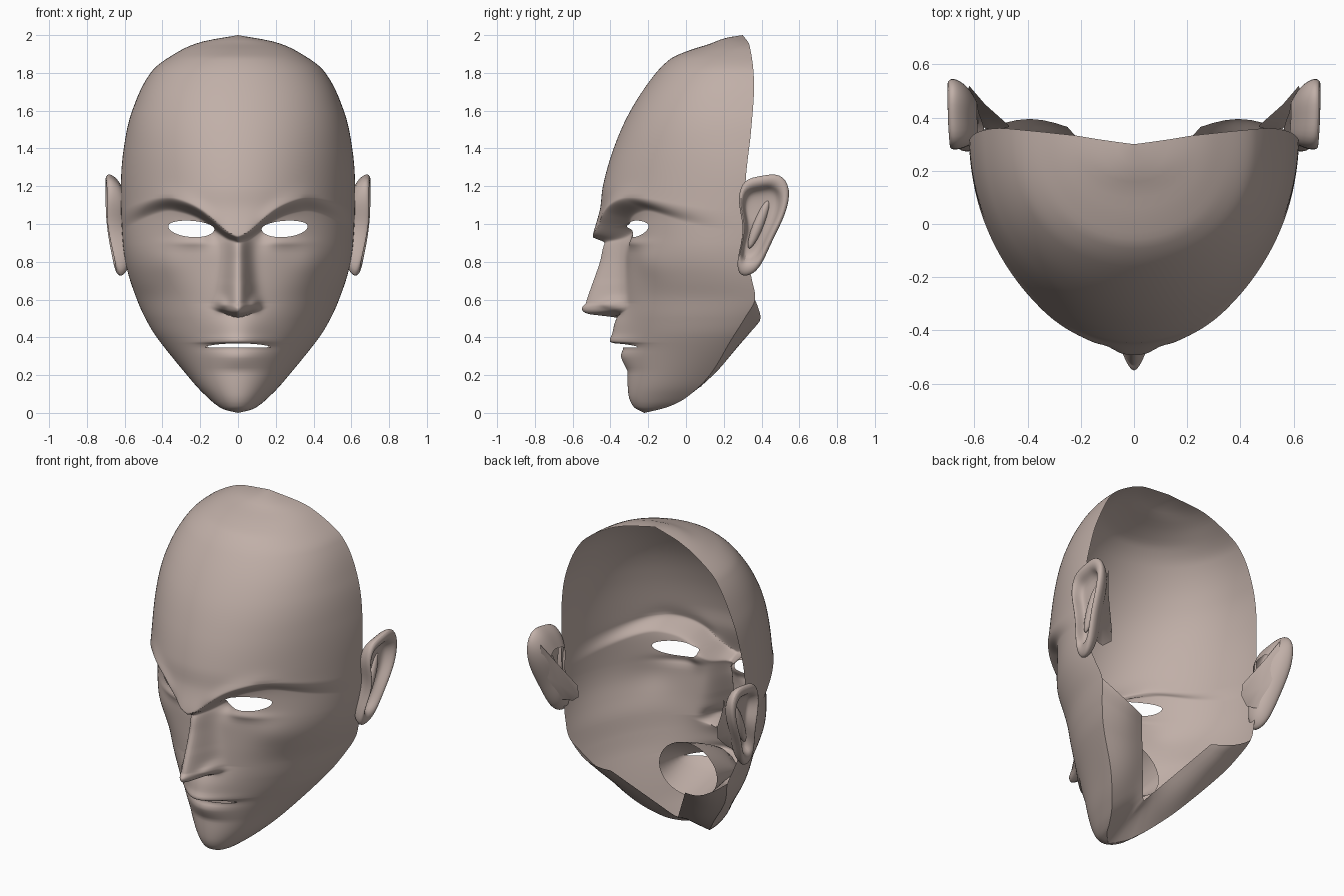
import bpy, bmesh
from math import sin, cos, pi, exp, sqrt, atan2
from mathutils import Vector

cube = bpy.data.objects.get("Cube")
if cube:
    bpy.data.objects.remove(cube, do_unlink=True)

skin_mat = bpy.data.materials.new("warm grey clay")
skin_mat.use_nodes = True
COLOUR = (0.53, 0.43, 0.39, 1)
skin_mat.diffuse_color = COLOUR
skin_mat.node_tree.nodes["Principled BSDF"].inputs["Base Color"].default_value = COLOUR


def curve(*keys):
    """Smooth curve through (position, value) keys."""
    def slope(i):
        a, b = keys[max(i - 1, 0)], keys[min(i + 1, len(keys) - 1)]
        return (b[1] - a[1]) / (b[0] - a[0])

    def value(p):
        if p <= keys[0][0]:
            return keys[0][1]
        for i in range(len(keys) - 1):
            (p0, v0), (p1, v1) = keys[i], keys[i + 1]
            if p <= p1:
                h = p1 - p0
                s = (p - p0) / h
                r = 1 - s
                return (v0 * (1 + 2 * s) * r * r + slope(i) * h * s * r * r
                        + v1 * (3 - 2 * s) * s * s - slope(i + 1) * h * s * s * r)
        return keys[-1][1]
    return value


def bump(x, z, cx, cz, sx, sz):
    return exp(-((x - cx) / sx) ** 2 - ((z - cz) / sz) ** 2)


# Face outlines by height: half width, rear edge, forehead, lower face, fullness
half_width = curve((0, 0), (.02, .08), (.1, .18), (.2, .27), (.4, .43), (.5, .49), (.6, .535),
                   (.75, .585), (.9, .61), (1.2, .62), (1.4, .605), (1.6, .56), (1.81, .455),
                   (1.91, .32), (1.965, .19), (2, 0))
rear_edge = curve((0, -.22), (.03, -.1), (.08, 0), (.2, .125), (.38, .235), (.5, .31), (.6, .365),
                  (.7, .35), (.8, .33), (1.2, .315), (1.5, .345), (1.75, .36), (1.95, .335), (2, .3))
forehead = curve((.9, -.495), (.95, -.49), (1.08, -.455), (1.2, -.44), (1.38, -.39), (1.57, -.31),
                 (1.76, -.19), (1.876, -.08), (1.92, .02), (1.955, .13), (1.985, .21), (2, .3))
lower_face = curve((0, -.22), (.03, -.275), (.1, -.305), (.3, -.31), (.55, -.33), (.8, -.325),
                   (1, -.325), (1.2, -.35))
fullness = curve((0, .8), (.15, .95), (.35, 1.12), (.6, 1.05), (.85, .93), (1.2, 1.08), (1.5, .9),
                 (1.7, .8), (2, .85))
brow_line = curve((0, .91), (.06, .935), (.2, 1.045), (.34, 1.095), (.42, 1.09), (.55, 1.04), (.62, 1))
lips = curve((.22, 0), (.3, .035), (.345, .02), (.362, .04), (.376, .085), (.42, .07), (.48, .05), (.58, 0))
nose_height = curve((.505, 0), (.513, .07), (.524, .16), (.55, .205), (.58, .2), (.8, .13), (.9, .105),
                    (.95, .05), (1, 0))
nose_width = curve((.5, .075), (.6, .07), (.8, .06), (.95, .055))


def skin(x, z):
    """Depth of the face surface at x, z."""
    width, rear = max(half_width(z), 1e-5), rear_edge(z)
    c = sqrt(max(0, 1 - (x / width) ** 2))
    brow = brow_line(x)
    s = min(1, max(0, (z - brow) / (.036 + .12 * x) + .38))
    s *= s * (3 - 2 * s)
    front = lower_face(z) * (1 - s) + forehead(z) * s
    y = rear - (rear - front) * c ** fullness(z)
    relief = lips(z) * exp(-(x / .15) ** 2)
    relief += nose_height(z - .3 * x * (z < .7)) * exp(-abs(x / nose_width(z)) ** 2.1) * (1 - s)
    relief += .05 * bump(x, z, .085, .575, .03, .03)      # nostril wing
    relief += .012 * bump(x, z, .25, .9, .12, .025)       # lower eyelid
    relief += .02 * bump(x, z, .4, .8, .1, .1)            # cheekbone
    relief += .018 * bump(x, z, .3, brow + .03, .17, .05)  # brow ridge
    relief -= .03 * bump(x, z, .13, .95, .05, .06)        # inner eye socket
    return y - relief * c


def new_object(name, bm, angle=0.7, subdivide=0):
    bmesh.ops.remove_doubles(bm, verts=bm.verts, dist=1e-5)
    mesh = bpy.data.meshes.new(name)
    bm.to_mesh(mesh)
    bm.free()
    ob = bpy.data.objects.new(name, mesh)
    bpy.context.collection.objects.link(ob)
    mesh.materials.append(skin_mat)
    if subdivide:
        ob.modifiers.new("Smooth", 'SUBSURF').levels = subdivide
    mirror = ob.modifiers.new("Mirror", 'MIRROR')
    mirror.merge_threshold = 1e-4
    bpy.ops.object.select_all(action='DESELECT')
    ob.select_set(True)
    bpy.context.view_layer.objects.active = ob
    bpy.ops.object.shade_smooth_by_angle(angle=angle)


def loft(bm, rings, closed=False):
    rows = [[bm.verts.new(p) for p in ring] for ring in rings]
    for a, b in zip(rows, rows[1:]):
        n = len(a)
        for i in range(n if closed else n - 1):
            j = (i + 1) % n
            bm.faces.new((a[i], a[j], b[j], b[i]))
    return rows


# Half of the face shell, with finer rows at the features
heights = []
for low, high, count in ((0, .06, 8), (.06, .32, 16), (.32, .4, 26), (.4, .5, 8), (.5, .6, 26),
                         (.6, .88, 16), (.88, 1.14, 60), (1.14, 1.8, 30), (1.8, 2, 18)):
    heights += [low + (high - low) * i / count for i in range(count)]
heights.append(2)
COLS = 90
rings = []
for z in heights:
    xs = [half_width(z) * sin(i / COLS * pi / 2) for i in range(COLS + 1)]
    rings.append([Vector((x, skin(x, z), z)) for x in xs])
face = bmesh.new()
loft(face, rings)


# Cut the eye and mouth openings, then snap their rims to clean outlines
def cut(bm, cx, rx, centre, up, down):
    def place(co):
        u = (co.x - cx) / rx
        v = co.z - centre(u)
        return u, v / (up if v > 0 else down)

    gone = []
    for f in bm.faces:
        u, v = place(f.calc_center_median())
        if u * u + v * v < 1:
            gone.append(f)
    rim = {v for f in gone for v in f.verts}
    bmesh.ops.delete(bm, geom=gone, context='FACES')
    for vert in rim:
        if not vert.is_valid:
            continue
        on_seam = vert.co.x < 1e-5
        u, v = place(vert.co)
        a = pi / 2 * (1 if v > 0 else -1) if on_seam else atan2(v, u)
        x = 0 if on_seam else cx + rx * cos(a)
        z = centre(cos(a)) + (up if sin(a) > 0 else down) * sin(a)
        vert.co = (x, skin(x, z), z)


cut(face, .247, .122, lambda u: .981 + .008 * u, .036, .05)
cut(face, 0, .175, lambda u: .357 - .008 * u * u, .011, .011)
new_object("face_shell", face)

# Underside of the jaw, from the jawline in to the neck opening
under = bmesh.new()
inner_front, inner_rear = Vector((0, .08, .14)), Vector((.25, .365, .47))
JAW_TOP = .6
strips = []
for ring, z in zip(rings, heights):
    if z <= JAW_TOP + 1e-6:
        f = z / JAW_TOP
        end = inner_front.lerp(inner_rear, min(1, f ** .8))
        sag = Vector((0, .03, -.03)) * f
        strips.append([ring[-1].lerp(end, k / 6) + sag * sin(pi * k / 6) for k in range(7)])
loft(under, strips)
new_object("jaw_underside", under)

# Mouth lining, flaring back behind the lips
lining = bmesh.new()
tube = []
for k in range(7):
    s = k / 6
    grow = s ** .7
    ring = []
    for i in range(17):
        a = -pi / 2 + pi * i / 16
        x = 0 if i in (0, 16) else .175 * cos(a)
        z = .357 + .011 * sin(a) - .008 * cos(a) ** 2
        y = skin(x, z)
        ring.append((x * (1 + .12 * grow), y + (-.02 - y) * s, z + (.15 * sin(a) + .04) * grow))
    tube.append(ring)
loft(lining, tube)
new_object("mouth_lining", lining)

# Ear: rings scaled from one outline, bowl to rim to back
outline = ((.27, 1.13), (.3, 1.24), (.4, 1.255), (.5, 1.275), (.56, 1.19), (.53, 1.05), (.46, .92),
           (.41, .8), (.36, .73), (.28, .715), (.265, .8), (.3, .92), (.3, 1.02))
centre_y, centre_z = .37, 1.02
profile = ((.05, .635), (.4, .635), (.66, .645), (.74, .69), (.88, .705), (1, .695),
           (1, .67), (.88, .635), (.7, .61), (.5, .59))
ear = bmesh.new()
ear_rings = []
for scale, x in profile:
    ring = []
    for y, z in outline:
        pz = centre_z + (z - centre_z) * scale
        lean = .2 * max(0, 1 - pz) + .12 * max(0, .36 - y) * scale
        ring.append((x - lean, centre_y + (y - centre_y) * scale, pz))
    ear_rings.append(ring)
rows = loft(ear, ear_rings, closed=True)
ear.faces.new(rows[0])
bmesh.ops.recalc_face_normals(ear, faces=ear.faces)
new_object("ear", ear, angle=1.2, subdivide=2)

# Fold inside the bowl of the ear
fold = bmesh.new()
bmesh.ops.create_uvsphere(fold, u_segments=16, v_segments=10, radius=1)
for v in fold.verts:
    v.co = (.63 + .025 * v.co.x, .385 + .03 * v.co.y + .05 * v.co.z, 1 + .13 * v.co.z)
new_object("ear_fold", fold)

# Web joining the back of the ear to the head
web = bmesh.new()
loft(web, [[(.62, .52, 1.2), (.56, .45, 1.08), (.47, .37, .93)],
           [(.63, .48, 1.0), (.57, .41, .93), (.47, .365, .86)],
           [(.59, .38, .82), (.56, .36, .82), (.52, .35, .82)]])
new_object("ear_web", web)
